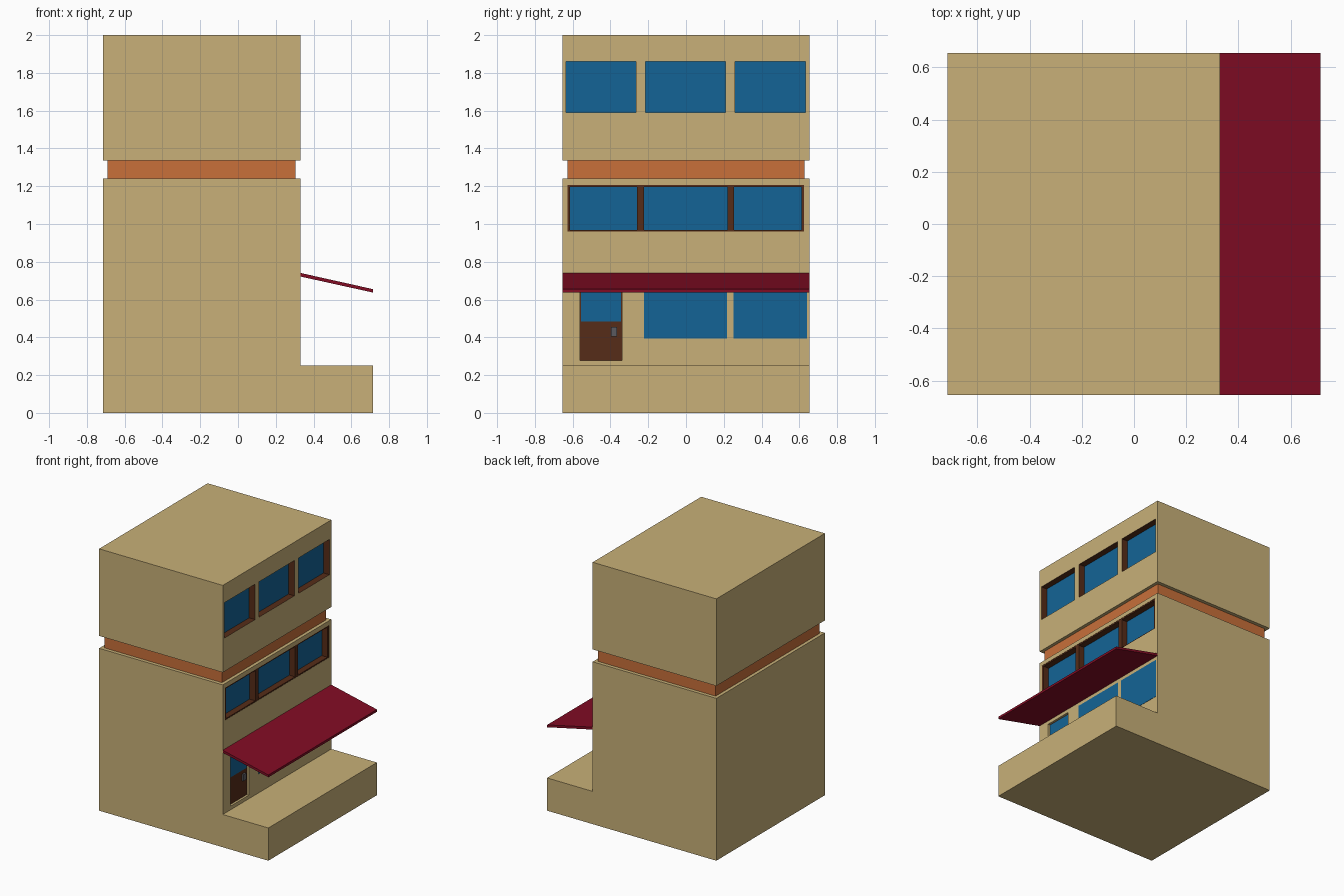
import bpy, bmesh

if "Cube" in bpy.data.objects:
    bpy.data.objects.remove(bpy.data.objects["Cube"])

WALL_X, HALF_Y = 0.33, 0.655


def mat(name, hexcol):
    m = bpy.data.materials.new(name)
    srgb = [int(hexcol[i:i + 2], 16) / 255 for i in (0, 2, 4)]
    m.diffuse_color = [c / 12.92 if c < 0.04 else ((c + 0.055) / 1.055) ** 2.4 for c in srgb] + [1]
    m.use_nodes = True
    m.node_tree.nodes["Principled BSDF"].inputs["Base Color"].default_value = m.diffuse_color
    return m


TAN = mat("tan_wall", "C8B078")
ORANGE = mat("orange_band", "C8703A")
BROWN = mat("brown_wood", "562C18")
BLUE = mat("blue_glass", "146496")
RED = mat("red_awning", "820C24")
GREY = mat("grey_metal", "5A5A60")


def extrude_profile(name, pts, y0, y1, material):
    """Extrude an x-z outline along y."""
    bm = bmesh.new()
    face = bm.faces.new([bm.verts.new((x, y0, z)) for x, z in pts])
    res = bmesh.ops.extrude_face_region(bm, geom=[face])
    verts = [g for g in res["geom"] if isinstance(g, bmesh.types.BMVert)]
    bmesh.ops.translate(bm, verts=verts, vec=(0, y1 - y0, 0))
    bmesh.ops.recalc_face_normals(bm, faces=bm.faces)
    me = bpy.data.meshes.new(name)
    bm.to_mesh(me)
    bm.free()
    me.materials.append(material)
    ob = bpy.data.objects.new(name, me)
    bpy.context.collection.objects.link(ob)
    return ob


def box(name, x0, x1, y0, y1, z0, z1, material):
    return extrude_profile(name, [(x0, z0), (x1, z0), (x1, z1), (x0, z1)], y0, y1, material)


def recess(target, y0, y1, z0, z1, depth, material):
    """Cut an opening in the front wall, lined with the given material."""
    cutter = box("cutter", WALL_X - depth, WALL_X + 0.05, y0, y1, z0, z1, material)
    mod = target.modifiers.new("opening", 'BOOLEAN')
    mod.operation, mod.solver, mod.object = 'DIFFERENCE', 'EXACT', cutter
    mod.material_mode = 'TRANSFER'
    bpy.context.view_layer.objects.active = target
    bpy.ops.object.modifier_apply(modifier=mod.name)
    bpy.data.objects.remove(cutter)


# Main volumes: stepped lower building, recessed band, upper floor
lower = extrude_profile("lower_building", [(-0.715, 0), (0.715, 0), (0.715, 0.25), (WALL_X, 0.25),
                                           (WALL_X, 1.24), (-0.715, 1.24)], -HALF_Y, HALF_Y, TAN)
box("orange_band", -0.69, 0.305, -0.628, 0.628, 1.24, 1.335, ORANGE)
upper = box("upper_floor", -0.715, WALL_X, -HALF_Y, HALF_Y, 1.335, 2.0, TAN)

# Top floor windows
for i, (y0, y1) in enumerate([(-0.635, -0.265), (-0.215, 0.21), (0.26, 0.632)]):
    recess(upper, y0, y1, 1.59, 1.86, 0.055, BROWN)
    box(f"top_glass_{i}", 0.27, 0.28, y0, y1, 1.59, 1.86, BLUE)

# Middle floor window strip with wooden frame and posts
recess(lower, -0.628, 0.625, 0.96, 1.207, 0.055, BROWN)
box("middle_glass", 0.27, 0.28, -0.628, 0.625, 0.96, 1.207, BLUE)
for i, (y0, y1) in enumerate([(-0.628, -0.614), (-0.26, -0.222), (0.22, 0.255), (0.611, 0.625)]):
    box(f"middle_post_{i}", 0.275, 0.328, y0, y1, 0.96, 1.207, BROWN)
for i, (z0, z1) in enumerate([(0.96, 0.967), (1.197, 1.207)]):
    box(f"middle_rail_{i}", 0.275, 0.328, -0.628, 0.625, z0, z1, BROWN)

# Shop windows, flush with the wall
for i, (y0, y1) in enumerate([(-0.222, 0.218), (0.252, 0.64)]):
    box(f"shop_glass_{i}", 0.31, WALL_X + 0.002, y0, y1, 0.395, 0.695, BLUE)

# Door: wooden leaf, upper glass, handle
recess(lower, -0.562, -0.34, 0.278, 0.695, 0.02, TAN)
box("door", 0.30, 0.313, -0.562, -0.34, 0.278, 0.695, BROWN)
box("door_glass", 0.305, 0.315, -0.557, -0.345, 0.485, 0.69, BLUE)
box("door_handle", 0.31, 0.326, -0.398, -0.365, 0.405, 0.455, GREY)

# Sloping awning
extrude_profile("awning", [(WALL_X, 0.741), (0.715, 0.655), (0.715, 0.637), (WALL_X, 0.722)],
                -HALF_Y, HALF_Y, RED)
